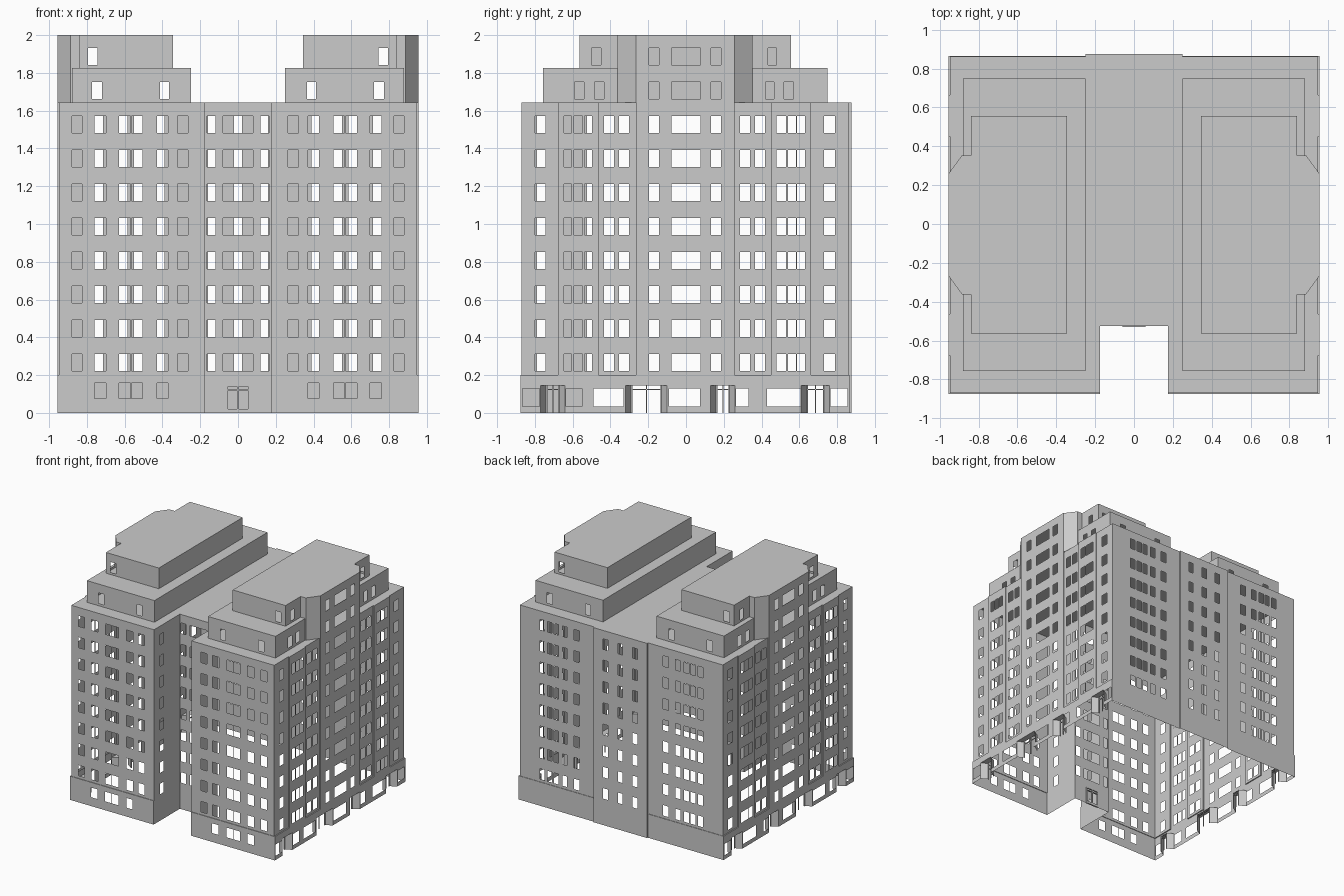
import bpy, bmesh
from mathutils import Vector

if "Cube" in bpy.data.objects:
    bpy.data.objects.remove(bpy.data.objects["Cube"])

X, R = 0.956, 0.947            # outer face and recessed bays of the side facade
FLOOR, SILL, WIN = 0.18, 0.223, 0.088
Z_BASE, Z_ROOF, Z_T1, Z_TOP = 0.2, 1.642, 1.825, 2.0


def add_face(bm, pts):
    bm.faces.new([bm.verts.new(p) for p in pts])


def wall(bm, a, b, z0, z1, holes=()):
    """Flat wall from a to b with rectangular holes (c0, c1, z0, z1), c = x or y."""
    k = 0 if abs(b[0] - a[0]) > abs(b[1] - a[1]) else 1
    lo, hi = sorted((a[k], b[k]))
    e = 1e-4
    holes = [h for h in holes if h[0] > lo - e and h[1] < hi + e and h[2] > z0 - e and h[3] < z1 + e]
    cs = sorted({lo, hi, *[c for h in holes for c in h[:2]]}, reverse=a[k] > b[k])
    zs = sorted({z0, z1, *[z for h in holes for z in h[2:]]})
    A, B = Vector(a), Vector(b)

    def pt(c, z):
        return (*A.lerp(B, (c - a[k]) / (b[k] - a[k])), z)
    grid = {}

    def vert(i, j):
        if (i, j) not in grid:
            grid[i, j] = bm.verts.new(pt(cs[i], zs[j]))
        return grid[i, j]
    for i in range(len(cs) - 1):
        for j in range(len(zs) - 1):
            c, z = (cs[i] + cs[i + 1]) / 2, (zs[j] + zs[j + 1]) / 2
            if not any(h[0] < c < h[1] and h[2] < z < h[3] for h in holes):
                bm.faces.new([vert(i, j), vert(i + 1, j), vert(i + 1, j + 1), vert(i, j + 1)])


def windows(cols, rows):
    return [(c0, c1, SILL + FLOOR * r, SILL + FLOOR * r + WIN) for c0, c1 in cols for r in rows]


def walls(bm, path, z0, z1, holes, closed=False):
    """Counter-clockwise run of walls; holes are chosen by facade."""
    for a, b in zip(path, path[1:] + (path[:1] if closed else [])):
        if abs(b[0] - a[0]) > abs(b[1] - a[1]):
            side = 'back' if a[1] > 0 else 'court' if a[1] > -0.55 else 'front'
        else:
            side = 'side' if a[0] > 0.5 else 'court_side'
        wall(bm, a, b, z0, z1, holes.get(side, ()))


def box(bm, lo, hi):
    m = bmesh.ops.create_cube(bm, size=1)
    for v in m['verts']:
        v.co = [l + (h - l) * (c + 0.5) for l, h, c in zip(lo, hi, v.co)]


def finish(bm, name):
    me = bpy.data.meshes.new(name)
    bm.to_mesh(me)
    bm.free()
    ob = bpy.data.objects.new(name, me)
    bpy.context.collection.objects.link(ob)
    m = ob.modifiers.new("mirror", 'MIRROR')
    m.merge_threshold = 0.0005
    return ob


# Window columns of each facade (right half; the left is mirrored)
FRONT = [(.265, .32), (.37, .43), (.505, .565), (.57, .63), (.70, .76), (.825, .88)]
BACK = [(0, .022), (.115, .16), (.39, .44), (.505, .55), (.585, .63), (.645, .69), (.715, .76)]
COURT = [(0, .08), (.12, .165)]
BAY = [(-.196, -.143), (-.078, .078), (.132, .185)]
SIDE = [(-.80, -.745), (-.645, -.605), (-.592, -.547), (-.537, -.497), (-.435, -.38),
        (-.355, -.302), (.286, .34), (.365, .418), (.48, .53), (.54, .583), (.587, .63), (.73, .79)]

# Tower with stepped side bays
tower = [(0, -.525), (.175, -.525), (.175, -.87), (R, -.87), (R, -.677), (X, -.677), (X, -.463),
         (R, -.463), (R, -.266), (X, -.266), (X, .258), (R, .258), (R, .45), (X, .45),
         (X, .663), (R, .663), (R, .862), (.25, .862), (.25, .875), (0, .875)]
rows = range(8)
bm = bmesh.new()
walls(bm, tower, Z_BASE, Z_ROOF, {
    'front': windows(FRONT, rows), 'back': windows(BACK, rows), 'court': windows(COURT, rows),
    'side': windows(SIDE + BAY, rows), 'court_side': windows([(-.79, -.74)], rows)})
add_face(bm, [(x, y, Z_ROOF) for x, y in tower])
finish(bm, "tower")

# Two setback penthouse tiers joined to the tall central side bay
for name, x0, x1, y0, y1, z0, z1, row, fc, sc in (
        ("lower_penthouse", .25, .88, -.757, .75, Z_ROOF, Z_T1, 8,
         [(.365, .412), (.72, .772)], [(-.59, -.54), (-.485, -.435), (.42, .465), (.52, .57)]),
        ("upper_penthouse", .345, .838, -.563, .555, Z_T1, Z_TOP, 9,
         [(.745, .795)], [(-.50, -.45), (.435, .48)])):
    path = [(x0, y1), (x0, y0), (x1, y0), (x1, -.362), (.886, -.362), (X, -.266),
            (X, .258), (.886, .353), (x1, .353), (x1, y1)]
    bm = bmesh.new()
    fw = windows(fc, [row])
    walls(bm, path, z0, z1, {'front': fw, 'back': fw, 'side': windows(sc + BAY, [row])}, True)
    add_face(bm, [(x, y, z1) for x, y in path])
    finish(bm, name)

# Ground floor with shop windows and doors
base = [(0, -.525), (.175, -.525), (.175, -.875), (X, -.875), (X, .866), (.25, .866), (.25, .875), (0, .875)]
shops = [(-.865, -.775), (-.635, -.55), (-.49, -.33), (-.09, .075), (.265, .33),
         (.43, .605), (.765, .855)]
doors = [(-.77, -.64), (-.32, -.10), (.13, .26), (.61, .76)]
D_TOP = .145
bm = bmesh.new()
walls(bm, base, 0, Z_BASE, {
    'front': [(a, b, .075, .157) for a, b in FRONT[1:5]],
    'court': [(0, .06, 0, D_TOP)],
    'side': [(a, b, .035, .13) for a, b in shops] + [(a, b, 0, D_TOP) for a, b in doors]})
# ledge where the tower steps back
for x0, y0, x1, y1 in ((.175, -.875, X, -.87), (R, -.87, X, -.677), (R, -.463, X, -.266),
                       (R, .258, X, .45), (R, .663, X, .866), (.25, .862, R, .866)):
    add_face(bm, [(x0, y0, Z_BASE), (x1, y0, Z_BASE), (x1, y1, Z_BASE), (x0, y1, Z_BASE)])
# splayed shop entrances
IN = X - .05
for a, b in doors:
    wall(bm, (X, a), (IN, a + .03), 0, D_TOP)
    wall(bm, (IN, b - .03), (X, b), 0, D_TOP)
    add_face(bm, [(X, a, D_TOP), (IN, a + .03, D_TOP), (IN, b - .03, D_TOP), (X, b, D_TOP)])
finish(bm, "ground_floor")

# Door frames: shops and courtyard entrance
bm = bmesh.new()
T = .006
for a, b in doors:
    a, b = a + .03, b - .03
    for y in (a, (a + b - T) / 2, b - T):
        box(bm, (IN - T, y, 0), (IN, y + T, D_TOP))
    box(bm, (IN - T, a, .12), (IN, b, .12 + T))
finish(bm, "shop_door_frames")
bm = bmesh.new()
for x0, x1, z0, z1 in ((0, .004, 0, D_TOP), (.054, .06, 0, D_TOP), (0, .06, .118, .124),
                       (0, .06, D_TOP - T, D_TOP), (.004, .054, 0, .02)):
    box(bm, (x0, -.53, z0), (x1, -.518, z1))
finish(bm, "courtyard_door_frame")
